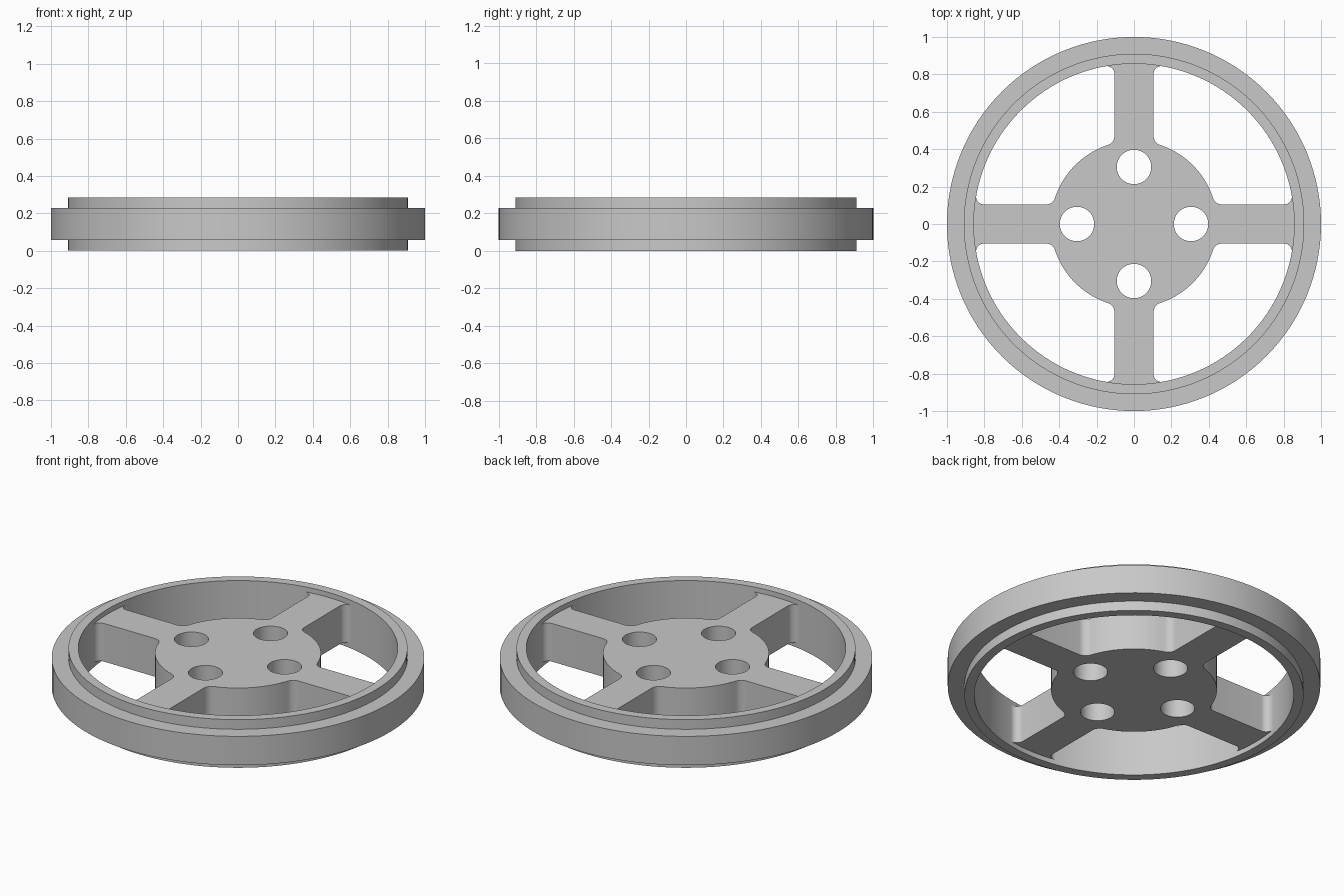
import bpy, bmesh
from math import sin, cos, pi, sqrt, atan2, radians

cube = bpy.data.objects.get("Cube")
if cube:
    bpy.data.objects.remove(cube)

HEIGHT, SEGMENTS = 0.285, 128
LIP_R, INNER_R = 0.91, 0.857
HUB_R, SPOKE_HALF = 0.445, 0.105
HUB_FILLET, RIM_FILLET = 0.05, 0.04

grey = bpy.data.materials.new("plain_grey")
grey.use_nodes = True
colour = (0.58, 0.58, 0.58, 1)
grey.diffuse_color = colour
grey.node_tree.nodes["Principled BSDF"].inputs["Base Color"].default_value = colour


def finish(obj):
    bpy.ops.object.select_all(action="DESELECT")
    obj.select_set(True)
    bpy.context.view_layer.objects.active = obj
    if obj.type == "CURVE":
        bpy.ops.object.convert(target="MESH")
    bpy.ops.object.shade_smooth_by_angle(angle=radians(30))


def arc(cx, cy, r, start, end, steps):
    angles = [start + (end - start) * i / steps for i in range(steps + 1)]
    return [(cx + r * cos(a), cy + r * sin(a)) for a in angles]


# Stepped rim: closed profile turned around the vertical axis
step = 0.057
profile = [(INNER_R, 0), (LIP_R, 0), (LIP_R, step), (1, step),
           (1, HEIGHT - step), (LIP_R, HEIGHT - step),
           (LIP_R, HEIGHT), (INNER_R, HEIGHT)]
bm = bmesh.new()
rings = []
for i in range(SEGMENTS):
    a = 2 * pi * i / SEGMENTS
    rings.append([bm.verts.new((r * cos(a), r * sin(a), z)) for r, z in profile])
for i in range(SEGMENTS):
    here, there = rings[i], rings[(i + 1) % SEGMENTS]
    for j in range(len(profile)):
        k = (j + 1) % len(profile)
        bm.faces.new((here[j], there[j], there[k], here[k]))
bmesh.ops.recalc_face_normals(bm, faces=bm.faces)
mesh = bpy.data.meshes.new("rim")
bm.to_mesh(mesh)
bm.free()
rim = bpy.data.objects.new("rim", mesh)
bpy.context.collection.objects.link(rim)
mesh.materials.append(grey)
finish(rim)

# Outline of one spoke with tangent fillets at the rim and the hub
hub_y = SPOKE_HALF + HUB_FILLET
hub_x = sqrt((HUB_R + HUB_FILLET) ** 2 - hub_y ** 2)
hub_angle = atan2(hub_y, hub_x)
rim_y = SPOKE_HALF + RIM_FILLET
rim_x = sqrt((INNER_R - RIM_FILLET) ** 2 - rim_y ** 2)
rim_angle = atan2(rim_y, rim_x)
tip_r = INNER_R + 0.015
upper = [(tip_r * cos(rim_angle), tip_r * sin(rim_angle))]
upper += arc(rim_x, rim_y, RIM_FILLET, rim_angle, -pi / 2, 8)
upper += arc(hub_x, hub_y, HUB_FILLET, -pi / 2, hub_angle - pi, 8)
lower = [(x, -y) for x, y in reversed(upper)]
hub_edge = arc(0, 0, HUB_R, hub_angle, pi / 2 - hub_angle, 16)[1:-1]
quarter = lower + [(tip_r, 0)] + upper + hub_edge

# Hub and four spokes: the outline repeated, with four round holes
outline = []
holes = []
for n in range(4):
    c, s = round(cos(n * pi / 2)), round(sin(n * pi / 2))
    outline += [(x * c - y * s, x * s + y * c) for x, y in quarter]
    holes.append(arc(0.305 * c, 0.305 * s, 0.092, 0, 2 * pi, 48)[:-1])

curve = bpy.data.curves.new("hub_and_spokes", "CURVE")
curve.dimensions = "2D"
curve.fill_mode = "BOTH"
curve.extrude = 0.113
for points in [outline] + holes:
    spline = curve.splines.new("POLY")
    spline.points.add(len(points) - 1)
    for point, (x, y) in zip(spline.points, points):
        point.co = (x, y, 0, 1)
    spline.use_cyclic_u = True
curve.materials.append(grey)
spider = bpy.data.objects.new("hub_and_spokes", curve)
spider.location.z = HEIGHT / 2
bpy.context.collection.objects.link(spider)
finish(spider)
